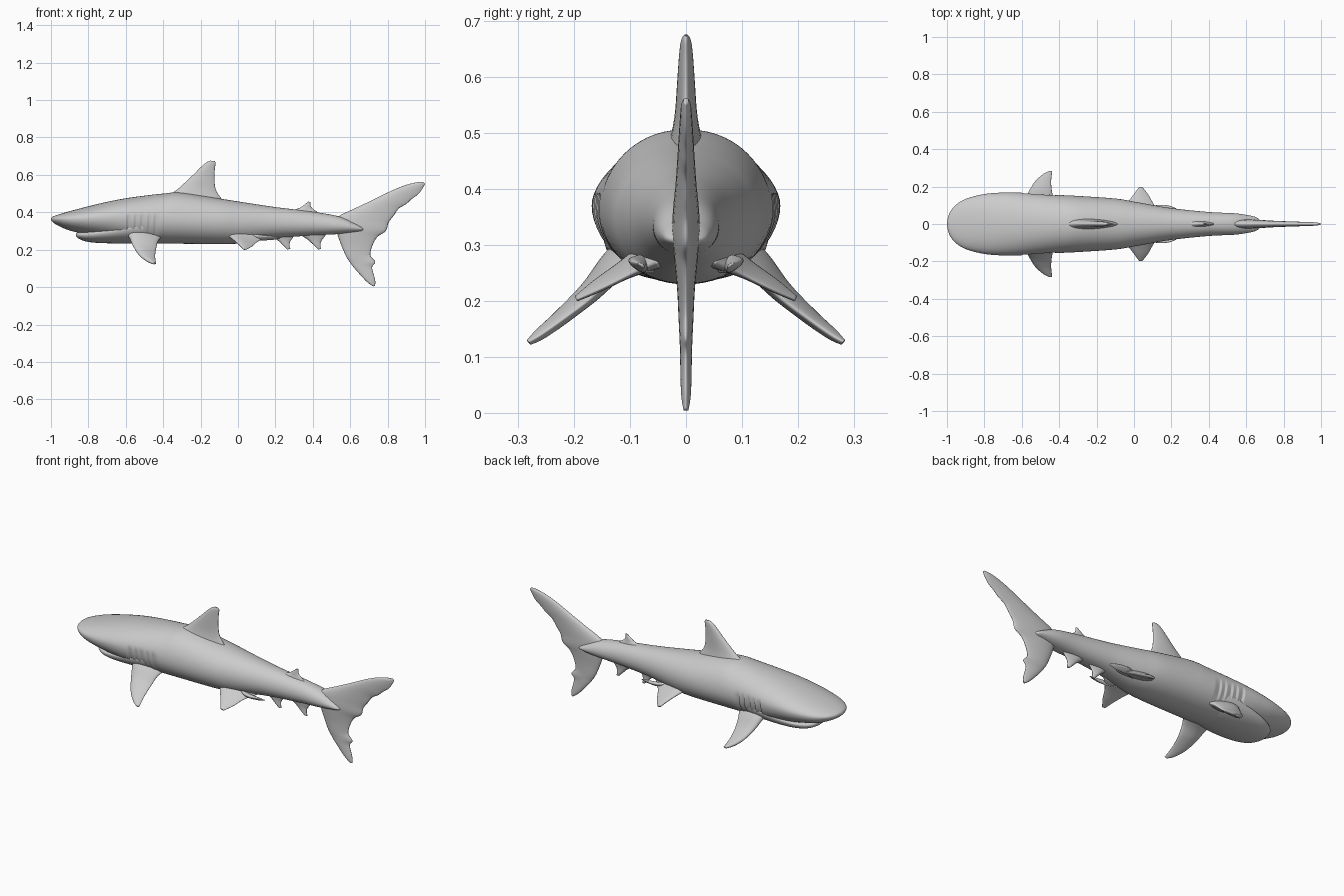
import bpy, bmesh, math
from mathutils import Vector


def smooth(rows, steps):
    """Catmull-Rom through rows of numbers."""
    out = []
    for i in range(len(rows) - 1):
        p0, p1 = rows[max(i - 1, 0)], rows[i]
        p2, p3 = rows[i + 1], rows[min(i + 2, len(rows) - 1)]
        for s in range(steps):
            t = s / steps
            out.append([0.5 * (2 * b + (c - a) * t + (2 * a - 5 * b + 4 * c - d) * t * t
                               + (3 * b - a - 3 * c + d) * t ** 3)
                        for a, b, c, d in zip(p0, p1, p2, p3)])
    return out + [list(rows[-1])]


def skin(name, rings, mirror=False):
    """Bridge closed rings into a capped, smooth mesh."""
    bm = bmesh.new()
    loops = [[bm.verts.new(p) for p in r] for r in rings]
    n = len(loops[0])
    for a, b in zip(loops, loops[1:]):
        for i in range(n):
            j = (i + 1) % n
            bm.faces.new((a[i], a[j], b[j], b[i]))
    bm.faces.new(loops[0])
    bm.faces.new(loops[-1])
    bmesh.ops.recalc_face_normals(bm, faces=bm.faces)
    for f in bm.faces:
        f.smooth = True
    me = bpy.data.meshes.new(name)
    bm.to_mesh(me)
    bm.free()
    ob = bpy.data.objects.new(name, me)
    bpy.context.collection.objects.link(ob)
    if mirror:
        m = ob.modifiers.new("mirror", 'MIRROR')
        m.use_axis = (False, True, False)
    return ob


def hull(name, rows, steps, gills=False, n=56):
    """Rows: x, top z, widest z, bottom z, half width."""
    rings = []
    for x, top, mid, bot, w in smooth(rows, steps):
        ring = []
        for k in range(n):
            a = 2 * math.pi * k / n
            c, s = math.cos(a), math.sin(a)
            y = w * math.copysign(abs(c) ** 0.93, c)
            z = mid + s * ((top - mid) if s > 0 else (mid - bot))
            if gills and -0.59 < x < -0.41:
                # five overlapping gill slits
                f = ((x + 0.59) / 0.036) % 1
                h = max(0, 1 - ((z - 0.335) / 0.055) ** 2)
                y -= math.copysign(0.009 * (1 - f) * h ** 0.5, y)
            ring.append((x, y, z))
        rings.append(ring)
    return skin(name, rings)


def fin(name, rows, normal=(0, 1, 0), mirror=False, steps=6, n=28):
    """Rows: leading edge xyz, trailing edge xyz, half thickness."""
    nv = Vector(normal).normalized()
    rings = []
    for r in smooth(rows, steps):
        lead, trail, t = Vector(r[:3]), Vector(r[3:6]), r[6]
        ring = []
        for k in range(n):
            a = 2 * math.pi * k / n
            c = math.cos(a)
            p = lead.lerp(trail, 0.5 - 0.5 * c)
            ring.append(p + nv * t * math.sin(a) * (0.85 + 0.25 * c))
        rings.append(ring)
    return skin(name, rings, mirror)


def flat_fin(name, rows, **kw):
    """Upright fin on the centre line, rows: x, z, x, z, half thickness."""
    return fin(name, [(a, 0, b, c, 0, d, t) for a, b, c, d, t in rows], **kw)


# Body with snout and tail stem
hull("body", [
    (-1.0, 0.367, 0.363, 0.359, 0.004), (-0.99, 0.377, 0.364, 0.347, 0.05),
    (-0.96, 0.388, 0.364, 0.328, 0.095), (-0.90, 0.406, 0.364, 0.303, 0.134),
    (-0.80, 0.432, 0.367, 0.28, 0.16), (-0.70, 0.456, 0.37, 0.262, 0.168),
    (-0.60, 0.475, 0.37, 0.243, 0.167), (-0.50, 0.489, 0.367, 0.236, 0.161),
    (-0.40, 0.500, 0.362, 0.233, 0.155), (-0.30, 0.505, 0.358, 0.232, 0.15),
    (-0.10, 0.474, 0.35, 0.23, 0.136), (0.02, 0.455, 0.345, 0.235, 0.116),
    (0.20, 0.428, 0.342, 0.262, 0.085), (0.40, 0.403, 0.337, 0.276, 0.064),
    (0.54, 0.378, 0.328, 0.284, 0.057), (0.62, 0.345, 0.318, 0.292, 0.045),
    (0.66, 0.323, 0.311, 0.298, 0.032), (0.68, 0.31, 0.308, 0.305, 0.004)],
    18, gills=True)

# Lower jaw tucked below the snout
hull("lower_jaw", [
    (-0.866, 0.284, 0.278, 0.272, 0.01), (-0.855, 0.295, 0.278, 0.261, 0.055),
    (-0.82, 0.30, 0.28, 0.246, 0.092), (-0.76, 0.31, 0.287, 0.237, 0.122),
    (-0.66, 0.32, 0.302, 0.234, 0.142), (-0.54, 0.34, 0.325, 0.235, 0.148),
    (-0.42, 0.34, 0.33, 0.245, 0.135)], 8)

# Fins along the back
flat_fin("dorsal_fin", [
    (-0.42, 0.46, -0.05, 0.43, 0.045), (-0.335, 0.515, -0.092, 0.478, 0.029),
    (-0.29, 0.553, -0.118, 0.52, 0.022), (-0.24, 0.60, -0.126, 0.575, 0.018),
    (-0.195, 0.645, -0.124, 0.63, 0.014), (-0.168, 0.667, -0.12, 0.663, 0.01),
    (-0.148, 0.676, -0.125, 0.674, 0.004)])
flat_fin("rear_dorsal_fin", [
    (0.26, 0.405, 0.46, 0.38, 0.022), (0.325, 0.422, 0.415, 0.408, 0.013),
    (0.355, 0.441, 0.39, 0.43, 0.009), (0.375, 0.457, 0.388, 0.455, 0.004)])

# Small fins under the tail
for i, x in enumerate((0.18, 0.345)):
    flat_fin(f"anal_fin_{i + 1}", [
        (x - 0.03, 0.29, x + 0.125, 0.28, 0.024), (x + 0.025, 0.256, x + 0.10, 0.245, 0.015),
        (x + 0.058, 0.226, x + 0.096, 0.222, 0.011), (x + 0.082, 0.202, x + 0.10, 0.203, 0.005)])

# Tail fin, lower tip to upper tip, with small notches behind
flat_fin("tail_fin", [
    (0.722, 0.004, 0.733, 0.007, 0.005), (0.685, 0.032, 0.733, 0.04, 0.01),
    (0.625, 0.098, 0.717, 0.105, 0.012), (0.602, 0.128, 0.734, 0.135, 0.013),
    (0.578, 0.165, 0.708, 0.17, 0.015), (0.553, 0.222, 0.718, 0.22, 0.018),
    (0.53, 0.285, 0.745, 0.268, 0.024), (0.51, 0.34, 0.79, 0.30, 0.028),
    (0.54, 0.38, 0.805, 0.345, 0.026), (0.64, 0.428, 0.832, 0.382, 0.021),
    (0.72, 0.466, 0.86, 0.42, 0.018), (0.78, 0.496, 0.90, 0.445, 0.016),
    (0.84, 0.524, 0.928, 0.47, 0.014), (0.90, 0.547, 0.965, 0.498, 0.012),
    (0.955, 0.56, 0.985, 0.525, 0.01), (0.99, 0.563, 1.0, 0.552, 0.005)])

# Paired fins, mirrored across the body
fin("pectoral_fins", [
    (-0.62, 0.07, 0.315, -0.39, 0.07, 0.285, 0.045),
    (-0.585, 0.13, 0.272, -0.425, 0.125, 0.25, 0.03),
    (-0.562, 0.175, 0.222, -0.438, 0.17, 0.205, 0.021),
    (-0.53, 0.225, 0.173, -0.443, 0.22, 0.167, 0.016),
    (-0.49, 0.262, 0.141, -0.44, 0.26, 0.139, 0.012),
    (-0.455, 0.281, 0.125, -0.437, 0.281, 0.127, 0.006)],
    normal=(0, 0.66, 0.75), mirror=True)
fin("pelvic_fins", [
    (-0.08, 0.06, 0.295, 0.16, 0.05, 0.27, 0.03),
    (-0.035, 0.115, 0.262, 0.11, 0.10, 0.247, 0.017),
    (0.0, 0.16, 0.232, 0.078, 0.155, 0.22, 0.012),
    (0.025, 0.195, 0.206, 0.046, 0.196, 0.202, 0.006)],
    normal=(0, 0.5, 0.87), mirror=True)
fin("claspers", [
    (0.06, 0.07, 0.285, 0.06, 0.06, 0.25, 0.01),
    (0.12, 0.09, 0.28, 0.12, 0.075, 0.25, 0.017),
    (0.18, 0.092, 0.275, 0.18, 0.075, 0.252, 0.014),
    (0.225, 0.083, 0.268, 0.225, 0.075, 0.26, 0.004)],
    mirror=True)
